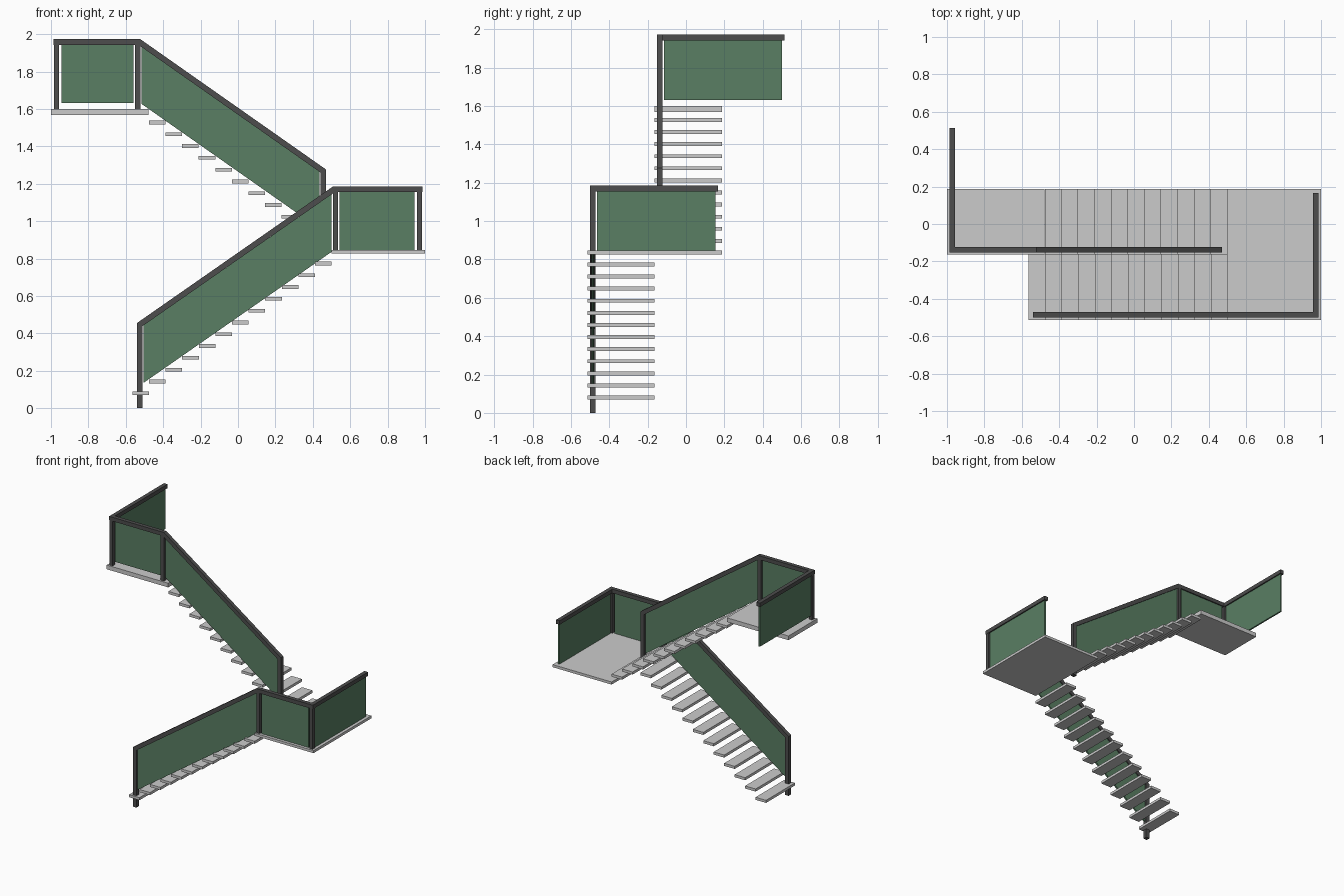
import bpy, bmesh

if "Cube" in bpy.data.objects:
    bpy.data.objects.remove(bpy.data.objects["Cube"])


def material(name, rgb):
    m = bpy.data.materials.new(name)
    m.diffuse_color = (*rgb, 1)
    m.use_nodes = True
    m.node_tree.nodes["Principled BSDF"].inputs["Base Color"].default_value = m.diffuse_color
    return m


METAL = material("dark_metal", (0.075, 0.075, 0.075))
GLASS = material("green_glass", (0.10, 0.21, 0.125))


def prism(name, pts, y0, y1, mat=None):
    """Extrude an xz outline from y0 to y1."""
    bm = bmesh.new()
    face = bm.faces.new([bm.verts.new((x, y0, z)) for x, z in pts])
    ext = bmesh.ops.extrude_face_region(bm, geom=[face])
    for v in ext["geom"]:
        if isinstance(v, bmesh.types.BMVert):
            v.co.y = y1
    bmesh.ops.recalc_face_normals(bm, faces=bm.faces)
    me = bpy.data.meshes.new(name)
    bm.to_mesh(me)
    bm.free()
    ob = bpy.data.objects.new(name, me)
    bpy.context.collection.objects.link(ob)
    if mat:
        me.materials.append(mat)
    return ob


def box(name, x0, x1, y0, y1, z0, z1, mat=None):
    return prism(name, [(x0, z0), (x1, z0), (x1, z1), (x0, z1)], y0, y1, mat)


RUN, RISE = 0.0888, 0.0631
T = 0.03     # rail and post size
G = 0.006    # half thickness of the glass

# Treads of both flights
for i in range(12):
    x, z = -0.565 + i * RUN, 0.08 + i * RISE
    box("lower_tread", x, x + RUN, -0.513, -0.163, z - 0.01, z + 0.01)
for i in range(11):
    x, z = 0.5 - i * RUN, 0.897 + i * RISE
    box("upper_tread", x - RUN, x, -0.163, 0.187, z - 0.01, z + 0.01)

# Landings
box("middle_landing", 0.5, 1.0, -0.513, 0.187, 0.826, 0.846)
box("top_landing", -1.0, -0.478, -0.163, 0.187, 1.568, 1.6)


def railing(name, y, foot, knee, corner, y_end, z_floor, z_glass, z_foot, glass_foot):
    """foot, knee: (x, z) of the handrail top; corner: outer x of the landing."""
    s = 1 if corner > knee[0] else -1
    (fx, fz), (kx, kz) = foot, knee
    slope = (kz - fz) / (kx - fx)
    drop = 0.037
    y1, ym = y + T, y + T / 2

    # Handrail: sloped and level run, then the return along the landing edge
    prism(name + "_handrail",
          [(fx, fz), (kx, kz), (corner, kz), (corner, kz - T),
           (kx + s * 0.01, kz - T), (fx, fz - drop)], y, y1, METAL)
    xa, xb = sorted((corner, corner - s * T))
    box(name + "_return_handrail", xa, xb, y1, y_end, kz - T, kz, METAL)

    # Posts
    prism(name + "_foot_post",
          [(fx, z_foot), (fx + s * T, z_foot),
           (fx + s * T, fz - drop + slope * s * T), (fx, fz - drop)], y, y1, METAL)
    for px in (kx, corner - s * T):
        xs = sorted((px, px + s * T * 0.93))
        box(name + "_landing_post", *xs, y, y1, z_floor, kz - T, METAL)

    # Glass panels: sloped, level and return
    ga, gb = fx + s * 0.035, kx - s * 0.007
    top = lambda x: fz + slope * (x - fx) - drop
    prism(name + "_sloped_glass",
          [(ga, glass_foot), (gb, glass_foot + slope * (gb - ga)),
           (gb, top(gb)), (ga, top(ga))], ym - G, ym + G, GLASS)
    xs = sorted((kx + s * 0.037, corner - s * 0.042))
    box(name + "_landing_glass", *xs, ym - G, ym + G, z_glass, kz - T, GLASS)
    xc = corner - s * T / 2
    box(name + "_return_glass", xc - G, xc + G, y1 + 0.007, y_end - 0.012,
        z_glass, kz - T, GLASS)


railing("lower", -0.501, (-0.541, 0.455), (0.507, 1.185), 0.986, 0.166,
        0.846, 0.846, 0.0, 0.135)
railing("upper", -0.152, (0.47, 1.277), (-0.522, 1.973), -0.987, 0.513,
        1.6, 1.632, 0.846, 0.96)
